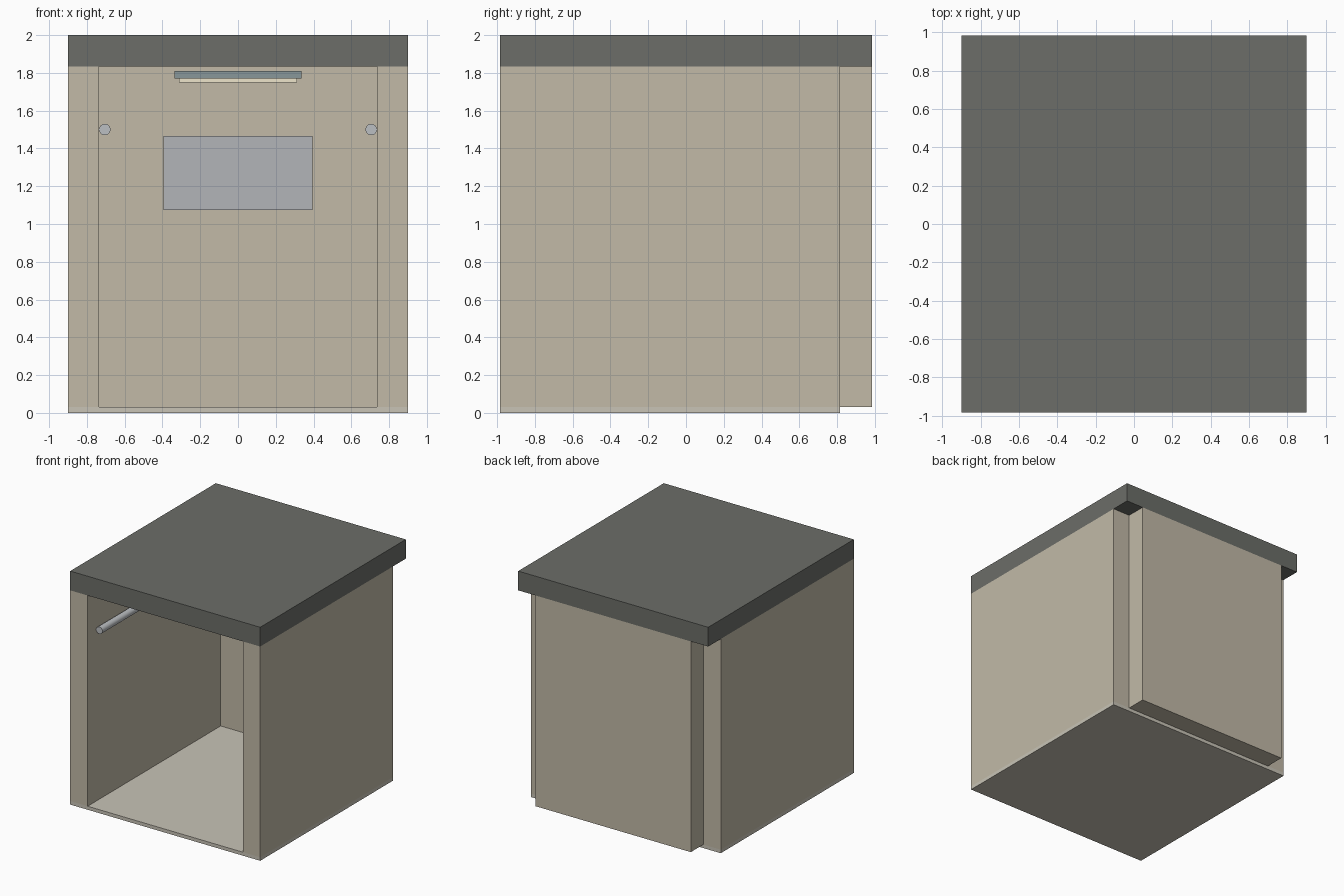
import bpy
from math import pi

if "Cube" in bpy.data.objects:
    bpy.data.objects.remove(bpy.data.objects["Cube"])


def material(name, rgb):
    m = bpy.data.materials.new(name)
    m.diffuse_color = (*rgb, 1)
    m.use_nodes = True
    m.node_tree.nodes["Principled BSDF"].inputs["Base Color"].default_value = m.diffuse_color
    return m


WALL = material("beige_wall", (0.54, 0.49, 0.39))
ROOF = material("dark_grey", (0.15, 0.155, 0.14))
FLOOR = material("pale_floor", (0.58, 0.55, 0.47))
METAL = material("brushed_metal", (0.5, 0.52, 0.54))
MIRROR = material("mirror_glass", (0.45, 0.46, 0.48))
HOUSING = material("blue_grey", (0.25, 0.31, 0.32))
GLOW = material("warm_lens", (0.85, 0.78, 0.6))


def box(name, x, y, z, mat):
    """Box from (min, max) ranges on each axis."""
    bpy.ops.mesh.primitive_cube_add(
        size=1, location=[(a + b) / 2 for a, b in (x, y, z)])
    ob = bpy.context.object
    ob.name = name
    ob.scale = [b - a for a, b in (x, y, z)]
    bpy.ops.object.transform_apply(location=False, rotation=False, scale=True)
    ob.data.materials.append(mat)
    return ob


W, D = 0.9, 0.985            # half width and half depth
INNER, BACK = 0.735, 0.815   # inner wall face, front face of back wall
BASE, CEIL = 0.03, 1.835

# Shell: floor, roof and back wall
box("floor", (-W, W), (-D, BACK), (0, BASE), FLOOR)
box("roof", (-W, W), (-D, D), (CEIL, 2), ROOF)
box("back_wall", (-INNER, INNER), (BACK, D), (BASE, CEIL), WALL)

# Side walls and handrails, left and right
for side, s in (("left", -1), ("right", 1)):
    box(side + "_wall", sorted((s * INNER, s * W)), (-D, BACK), (BASE, CEIL), WALL)
    bpy.ops.mesh.primitive_cylinder_add(
        vertices=32, radius=0.03, depth=1.57,
        location=(s * (INNER - 0.03), -0.085, 1.5), rotation=(pi / 2, 0, 0))
    rail = bpy.context.object
    rail.name = side + "_handrail"
    rail.data.materials.append(METAL)
    bpy.ops.object.shade_smooth_by_angle()

# Mirror on the back wall
box("mirror", (-0.395, 0.395), (BACK - 0.02, BACK), (1.075, 1.465), MIRROR)

# Ceiling lamp: housing and glowing lens below it
c = -0.085
box("lamp_housing", (-0.337, 0.337), (c - 0.337, c + 0.337), (1.77, 1.81), HOUSING)
box("lamp_lens", (-0.312, 0.312), (c - 0.312, c + 0.312), (1.75, 1.77), GLOW)
